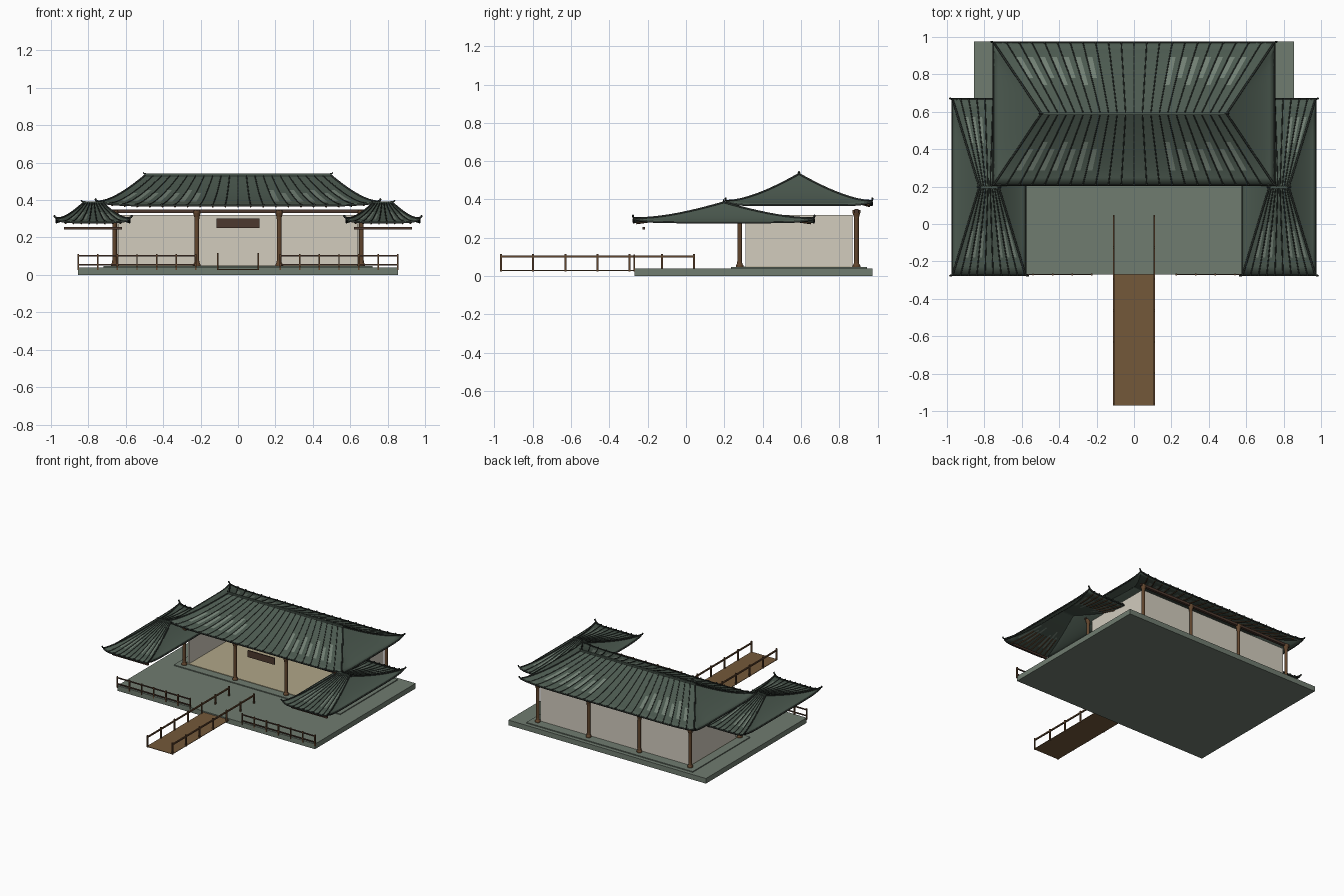
import bpy, bmesh, math
from mathutils import Vector

if "Cube" in bpy.data.objects:
    bpy.data.objects.remove(bpy.data.objects["Cube"])


def mat(name, r, g, b):
    m = bpy.data.materials.new(name)
    lin = [((c / 255 + 0.055) / 1.055) ** 2.4 for c in (r, g, b)]
    m.diffuse_color = (*lin, 1)
    m.use_nodes = True
    m.node_tree.nodes["Principled BSDF"].inputs["Base Color"].default_value = m.diffuse_color
    return m


ROOF = mat("roof_green", 76, 90, 80)
PATCH = mat("pale_tile", 114, 128, 116)
DARK = mat("dark_tile", 44, 50, 46)
STONE = mat("stone_green", 112, 124, 112)
WALL = mat("plaster", 210, 204, 190)
FLOOR = mat("floor_tan", 176, 166, 136)
WOOD = mat("column_wood", 98, 70, 46)
DECK = mat("deck_wood", 116, 88, 58)
BEAM = mat("dark_wood", 76, 56, 46)


def finish(name, bm, *mats):
    me = bpy.data.meshes.new(name)
    bm.to_mesh(me)
    bm.free()
    for m in mats:
        me.materials.append(m)
    ob = bpy.data.objects.new(name, me)
    bpy.context.collection.objects.link(ob)
    return ob


def box(name, x0, x1, y0, y1, z0, z1, m):
    bm = bmesh.new()
    bmesh.ops.create_cube(bm, size=1)
    for v in bm.verts:
        v.co = (x0 + (v.co.x + .5) * (x1 - x0), y0 + (v.co.y + .5) * (y1 - y0),
                z0 + (v.co.z + .5) * (z1 - z0))
    return finish(name, bm, m)


def lathe(name, x, y, profile, m, n=12):
    # turned part from (radius, height) pairs
    bm = bmesh.new()
    rings = [[bm.verts.new((x + r * math.cos(2 * math.pi * i / n),
                            y + r * math.sin(2 * math.pi * i / n), z)) for i in range(n)]
             for r, z in profile]
    for a, b in zip(rings, rings[1:]):
        for i in range(n):
            j = (i + 1) % n
            bm.faces.new((a[i], a[j], b[j], b[i]))
    bm.faces.new(rings[0][::-1])
    bm.faces.new(rings[-1])
    return finish(name, bm, m)


def tubes(name, paths, radius, m):
    cu = bpy.data.curves.new(name, 'CURVE')
    cu.dimensions = '3D'
    cu.bevel_depth = radius
    cu.bevel_resolution = 1
    cu.use_fill_caps = True
    for path in paths:
        sp = cu.splines.new('POLY')
        sp.points.add(len(path) - 1)
        for p, co in zip(sp.points, path):
            p.co = (*co, 1)
    cu.materials.append(m)
    ob = bpy.data.objects.new(name, cu)
    bpy.context.collection.objects.link(ob)
    return ob


def hip_roof(name, cx, cy, A, B, R, z_eave, z_ridge, lift, ribs, power):
    def pt(side, t, s):
        # side 0/1: front/back slope, 2/3: left/right slope; t runs ridge to eave
        a, b = R + (A - R) * t, B * t
        z = z_eave + (z_ridge - z_eave) * (1 - t) ** power + lift * abs(s) ** 8 * t ** 3
        sg = -1 if side % 2 == 0 else 1
        if side < 2:
            return Vector((cx + s * a, cy + sg * b, z))
        return Vector((cx + sg * a, cy + s * b, z))

    # roof surface, with pale strips on the front and back slopes
    bm = bmesh.new()
    rows = 10
    for side in range(4):
        cols = ribs * 2 if side < 2 else 16
        g = [[bm.verts.new(pt(side, i / rows, 2 * j / cols - 1)) for j in range(cols + 1)]
             for i in range(rows + 1)]
        for i in range(rows):
            for j in range(cols):
                f = bm.faces.new((g[i][j], g[i][j + 1], g[i + 1][j + 1], g[i + 1][j]))
                s = abs((2 * j + 1) / cols - 1)
                lo = 4 + (j // 2) % 2
                if side < 2 and j % 2 == 0 and .25 < s < .93 and lo <= i <= 7:
                    f.material_index = 1
    bmesh.ops.remove_doubles(bm, verts=bm.verts, dist=1e-4)
    bmesh.ops.recalc_face_normals(bm, faces=bm.faces)
    bm.faces.ensure_lookup_table()
    if sum(f.normal.z for f in bm.faces) < 0:
        bmesh.ops.reverse_faces(bm, faces=bm.faces)
    ob = finish(name, bm, ROOF, PATCH)
    bpy.ops.object.select_all(action='DESELECT')
    ob.select_set(True)
    bpy.context.view_layer.objects.active = ob
    bpy.ops.object.shade_smooth_by_angle(angle=math.radians(25))
    so = ob.modifiers.new("thickness", 'SOLIDIFY')
    so.thickness = 0.01
    so.offset = -1

    # tile ribs with round ends, and rafters below them
    rib, cap, raft = [], [], []
    for side in (0, 1):
        out = Vector((0, -1 if side == 0 else 1, 0))
        for k in range(1, ribs):
            s = 2 * k / ribs - 1
            rib.append([pt(side, i / rows, s) for i in range(rows + 1)])
            e = pt(side, 1, s)
            cap.append([e - out * .004, e + out * .005])
            raft.append([pt(side, t, s) - Vector((0, 0, .013)) for t in (.55, .75, .97)])
    tubes(name + "_ribs", rib, .0032, DARK)
    tubes(name + "_tile_ends", cap, .006, DARK)
    tubes(name + "_rafters", raft, .004, WOOD)

    # eave edge, hip ridges with upturned tips, top ridge
    down = Vector((0, 0, .005))
    tubes(name + "_eave_edge", [[pt(sd, 1, j / 16 - 1) - down for j in range(33)]
                                for sd in range(4)], .006, DARK)
    hips = []
    for side in (0, 1):
        for s in (-1, 1):
            path = [pt(side, i / rows, s) for i in range(rows + 1)]
            o = Vector((s, -.3 if side == 0 else .3, 0))
            path += [path[-1] + o * .008 + Vector((0, 0, .005)),
                     path[-1] + o * .014 + Vector((0, 0, .014))]
            hips.append(path)
    tubes(name + "_hip_ridges", hips, .0055, DARK)
    box(name + "_top_ridge", cx - R - .004, cx + R + .004, cy - .007, cy + .007,
        z_ridge - .012, z_ridge + .008, ROOF)
    tubes(name + "_ridge_tips", [[(cx + s * (R - .01), cy, z_ridge + .006),
                                  (cx + s * (R + .006), cy, z_ridge + .008),
                                  (cx + s * (R + .012), cy, z_ridge + .014)]
                                 for s in (-1, 1)], .004, DARK)


# stone terrace
box("terrace", -.855, .855, -.27, .975, 0, .04, STONE)
box("hall_step", -.72, .72, .235, .945, .04, .047, STONE)

# open-fronted hall
box("hall_floor", -.65, .65, .30, .86, .047, .051, FLOOR)
box("back_wall", -.65, .65, .855, .87, .047, .32, WALL)
for s, n in ((-1, "left"), (1, "right")):
    box(n + "_wall", *sorted((s * .635, s * .65)), .31, .86, .047, .32, WALL)

# columns with flared foot and bracket capital
prof = [(.02, .045), (.02, .055), (.014, .065), (.012, .08), (.012, .29),
        (.014, .31), (.02, .33), (.02, .345)]
for y, n in ((.28, "front"), (.89, "back")):
    for i, x in enumerate((-.66, -.22, .22, .66)):
        lathe(f"{n}_column_{i}", x, y, prof, WOOD)
    box(n + "_beam", -.685, .685, y - .01, y + .01, .33, .35, BEAM)
box("plaque", -.115, .115, .284, .293, .25, .302, BEAM)

# roofs
hip_roof("main_roof", 0, .59, .75, .38, .495, .375, .533, .018, 22, 1.35)
for s, n in ((-1, "left"), (1, "right")):
    hip_roof(n + "_wing_roof", s * .775, .197, .195, .47, .052, .286, .385, .018, 9, 1.35)
    box(n + "_wing_beam", s * .775 - .155, s * .775 + .155, -.228, -.214, .243, .257, BEAM)

    # terrace railing
    a, b = sorted((s * .225, s * .855))
    for z in (.055, .102):
        box(n + "_terrace_rail", a, b, -.274, -.266, z - .004, z + .004, BEAM)
    for i in range(7):
        x = s * (.225 + i * .105)
        box(n + "_terrace_post", x - .004, x + .004, -.275, -.265, .025, .112, WOOD)

    # footbridge railing
    box(n + "_bridge_rail", s * .108 - .005, s * .108 + .005, -.97, .045, .097, .107, WOOD)
    for i in range(7):
        y = -.966 + i * .168
        box(n + "_bridge_post", s * .108 - .005, s * .108 + .005, y - .005, y + .005,
            .025, .116, WOOD)

# footbridge deck
box("bridge_deck", -.112, .112, -.97, .04, .027, .031, DECK)
